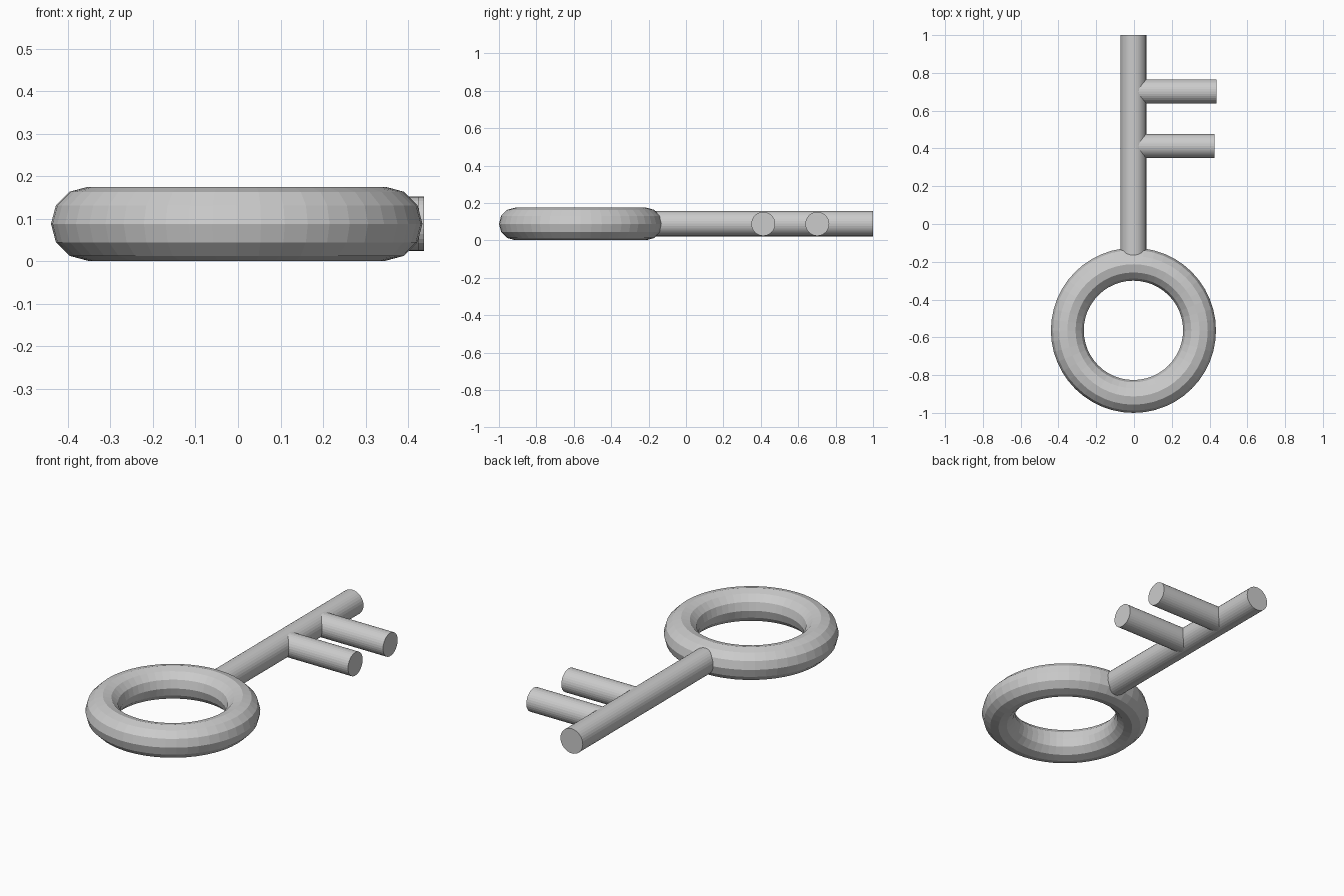
import bpy
from math import pi

if "Cube" in bpy.data.objects:
    bpy.data.objects.remove(bpy.data.objects["Cube"], do_unlink=True)

GREY = (0.6, 0.6, 0.6, 1)
metal = bpy.data.materials.new("plain grey")
metal.use_nodes = True
metal.diffuse_color = GREY
metal.node_tree.nodes["Principled BSDF"].inputs["Base Color"].default_value = GREY

X, Z = -0.003, 0.088  # shared axis of all the parts


def finish(name):
    part = bpy.context.object
    part.name = name
    part.data.materials.append(metal)


def rod(name, radius, length, location, rotation):
    bpy.ops.mesh.primitive_cylinder_add(vertices=32, radius=radius, depth=length,
                                        location=location, rotation=rotation)
    finish(name)


# Ring handle
bpy.ops.mesh.primitive_torus_add(major_segments=48, minor_segments=12,
                                 major_radius=0.35, minor_radius=0.087,
                                 location=(X, -0.563, Z))
finish("ring_handle")

# Shaft, its near end buried in the ring
start, end = -0.2, 1.0
rod("shaft", 0.068, end - start, (X, (start + end) / 2, Z + 0.002), (pi / 2, 0, 0))

# Two teeth on the left side, starting at the shaft axis
for name, y, tip in (("inner_tooth", 0.413, 0.426), ("outer_tooth", 0.702, 0.437)):
    rod(name, 0.064, tip - X, ((tip + X) / 2, y, Z), (0, pi / 2, 0))
